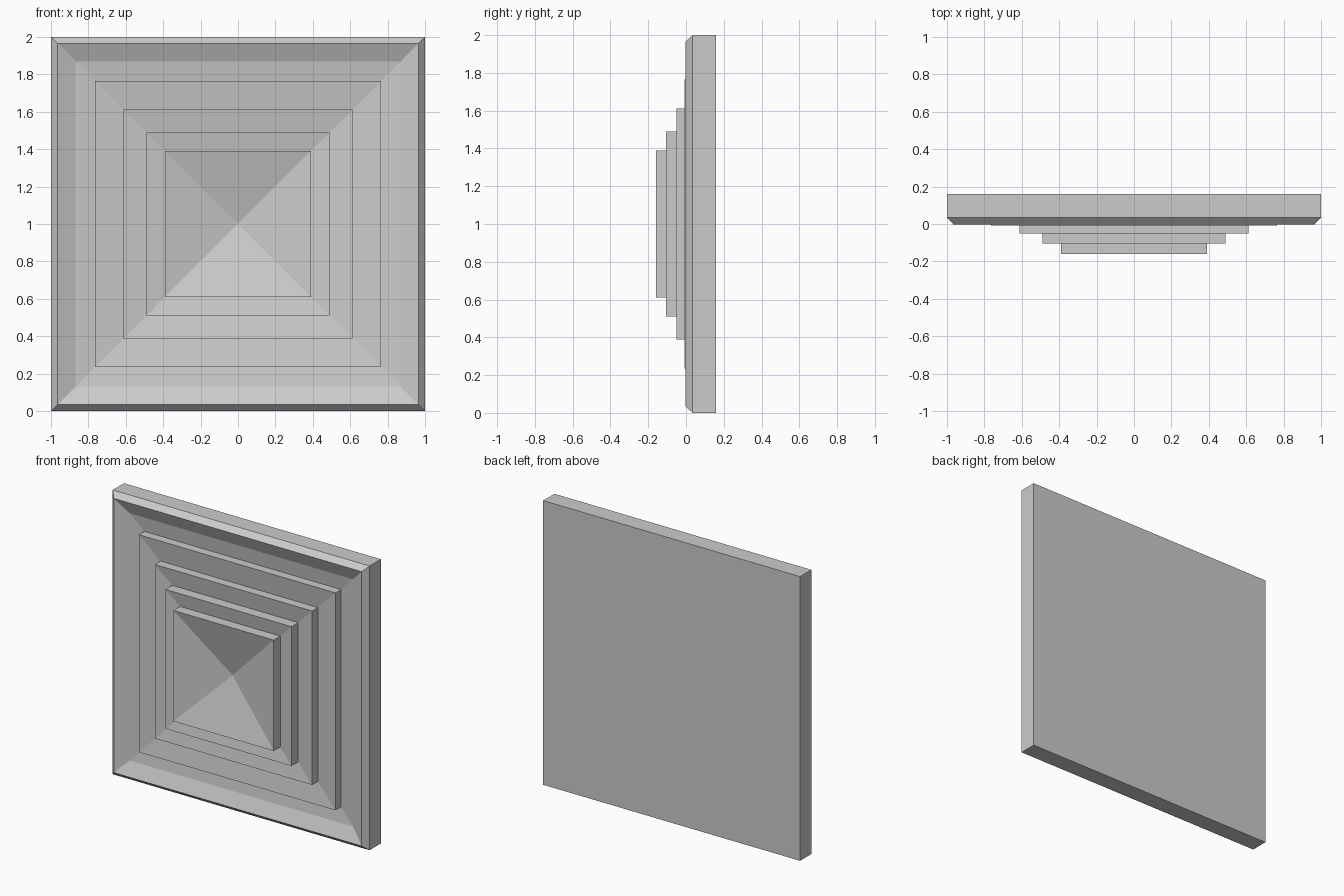
import bpy
import bmesh

if "Cube" in bpy.data.objects:
    bpy.data.objects.remove(bpy.data.objects["Cube"])

grey = bpy.data.materials.new("light grey")
grey.diffuse_color = (0.6, 0.6, 0.6, 1)
grey.use_nodes = True
grey.node_tree.nodes["Principled BSDF"].inputs["Base Color"].default_value = grey.diffuse_color


def square_loft(name, profile, cap_back=False):
    """Loft square loops of (half size, depth); half size 0 makes an apex."""
    bm = bmesh.new()
    loops = []
    for r, y in profile:
        if r == 0:
            loops.append([bm.verts.new((0, y, 1))] * 4)
        else:
            loops.append([bm.verts.new((sx * r, y, 1 + sz * r))
                          for sx, sz in ((-1, -1), (1, -1), (1, 1), (-1, 1))])
    for a, b in zip(loops, loops[1:]):
        for i in range(4):
            j = (i + 1) % 4
            corners = [a[i], a[j], b[j], b[i]]
            bm.faces.new(list(dict.fromkeys(corners)))
    if cap_back:
        bm.faces.new(loops[0][::-1])
    mesh = bpy.data.meshes.new(name)
    bm.to_mesh(mesh)
    bm.free()
    mesh.materials.append(grey)
    obj = bpy.data.objects.new(name, mesh)
    bpy.context.collection.objects.link(obj)
    return obj


# Outer box with bevelled rim and a two-slope recess
square_loft("outer_frame", [(1, 0.16), (1, 0.035), (0.965, -0.003),
                            (0.87, 0.038), (0.765, 0.052)], cap_back=True)

# Stepped louvres: each wall stands forward, then slopes back inwards
rims = [(0.765, -0.009), (0.612, -0.05), (0.49, -0.105), (0.39, -0.16)]
inner = [(0.612, 0.013), (0.49, -0.03), (0.39, -0.087), (0, -0.06)]
start = (0.765, 0.052)
for n, (rim, end) in enumerate(zip(rims, inner), 1):
    name = "centre_pyramid" if n == 4 else f"louvre_{n}"
    square_loft(name, [start, rim, end])
    start = end
